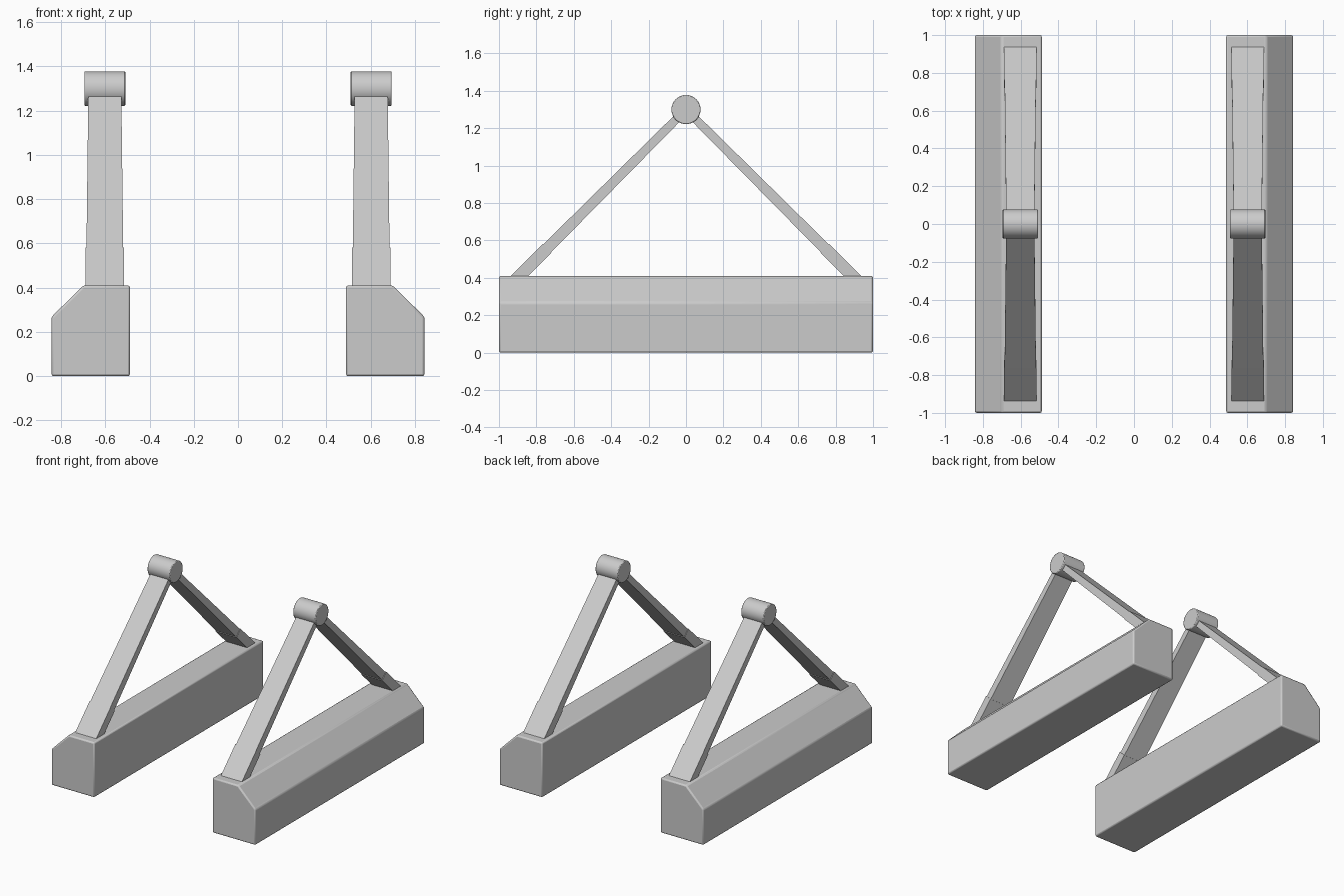
import bpy, bmesh, math
from mathutils import Vector, Matrix

if "Cube" in bpy.data.objects:
    bpy.data.objects.remove(bpy.data.objects["Cube"])

PIN = Vector((0.602, 0, 1.3))      # hinge centre of the right-hand stand


def make(name, bm, axes, bevel=0.0, smooth=False):
    bmesh.ops.recalc_face_normals(bm, faces=bm.faces)
    me = bpy.data.meshes.new(name)
    bm.to_mesh(me)
    bm.free()
    ob = bpy.data.objects.new(name, me)
    bpy.context.collection.objects.link(ob)
    if bevel:
        b = ob.modifiers.new("Bevel", 'BEVEL')
        b.width, b.segments, b.limit_method = bevel, 2, 'ANGLE'
        b.angle_limit = math.radians(30)
    m = ob.modifiers.new("Mirror", 'MIRROR')
    m.use_axis = axes
    m.use_clip = False
    m.use_mirror_merge = False
    if smooth:
        bpy.ops.object.select_all(action='DESELECT')
        ob.select_set(True)
        bpy.context.view_layer.objects.active = ob
        bpy.ops.object.shade_smooth_by_angle(angle=math.radians(35))
    return ob


# Base rails: chamfered profile extruded along y
profile = [(0.488, 0), (0.843, 0), (0.843, 0.268), (0.7, 0.41), (0.488, 0.41)]
bm = bmesh.new()
face = bm.faces.new([bm.verts.new((x, -1, z)) for x, z in profile])
ext = bmesh.ops.extrude_face_region(bm, geom=[face])
bmesh.ops.translate(bm, vec=(0, 2, 0),
                    verts=[v for v in ext["geom"] if isinstance(v, bmesh.types.BMVert)])
make("base_rail", bm, (True, False, False), bevel=0.01, smooth=True)


def strut(name, s0, s1, size0, size1):
    """Tapered bar running down at 45 degrees from the hinge, distances s0 to s1."""
    along = Vector((0, -1, -1)).normalized()
    across = Vector((0, -1, 1)).normalized()
    bm = bmesh.new()
    rings = []
    for s, (w, t) in ((s0, size0), (s1, size1)):
        rings.append([bm.verts.new(PIN + along * s + Vector((i * w / 2, 0, 0)) + across * (j * t / 2))
                      for i, j in ((-1, -1), (1, -1), (1, 1), (-1, 1))])
    for r in rings:
        bm.faces.new(r)
    for k in range(4):
        n = (k + 1) % 4
        bm.faces.new((rings[0][k], rings[0][n], rings[1][n], rings[1][k]))
    make(name, bm, (True, True, False))


# Sloping arms with a thicker socket at the foot
strut("sloping_arm", 0.03, 1.1, (0.149, 0.044), (0.167, 0.061))
strut("arm_socket", 1.05, 1.31, (0.174, 0.067), (0.174, 0.067))

# Hinge pins at the apex
bm = bmesh.new()
bmesh.ops.create_cone(bm, cap_ends=True, segments=32, radius1=0.078, radius2=0.078, depth=0.186,
                      matrix=Matrix.Translation(PIN) @ Matrix.Rotation(math.pi / 2, 4, 'Y'))
make("hinge_pin", bm, (True, False, False), bevel=0.005, smooth=True)
